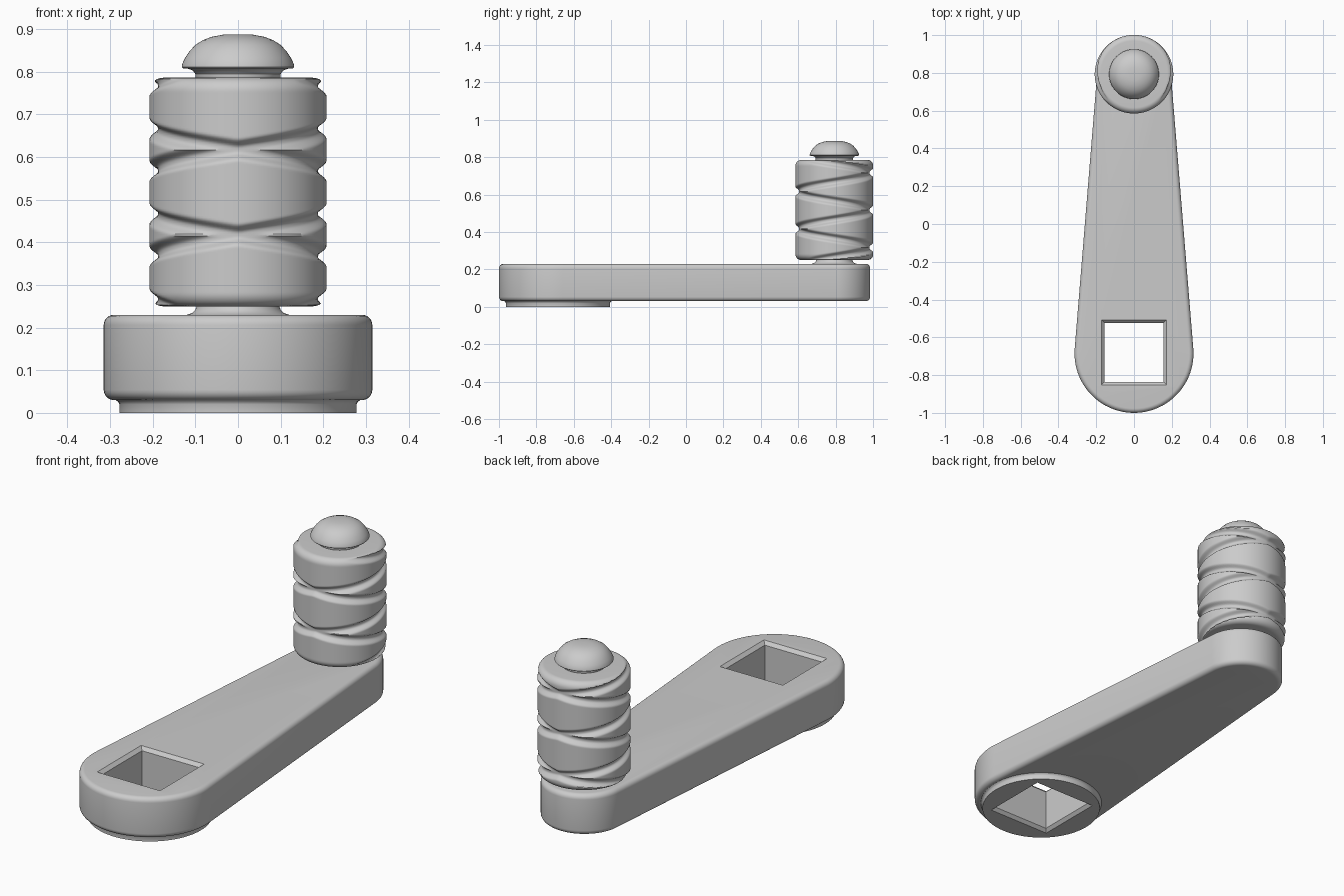
import bpy, bmesh, math

if "Cube" in bpy.data.objects:
    bpy.data.objects.remove(bpy.data.objects["Cube"])

BIG_Y, BIG_R = -0.685, 0.315
TIP_Y, TIP_R = 0.79, 0.195
GRIP_Y = 0.793


def loft(name, rings, smooth=True):
    """Skin a stack of equal-length closed rings and cap both ends."""
    bm = bmesh.new()
    loops = [[bm.verts.new(p) for p in ring] for ring in rings]
    n = len(loops[0])
    for a, b in zip(loops, loops[1:]):
        for i in range(n):
            j = (i + 1) % n
            bm.faces.new((a[i], a[j], b[j], b[i]))
    bm.faces.new(loops[0][::-1])
    bm.faces.new(loops[-1])
    bmesh.ops.recalc_face_normals(bm, faces=bm.faces)
    mesh = bpy.data.meshes.new(name)
    bm.to_mesh(mesh)
    bm.free()
    obj = bpy.data.objects.new(name, mesh)
    bpy.context.collection.objects.link(obj)
    if smooth:
        smooth_obj(obj)
    return obj


def smooth_obj(obj):
    bpy.ops.object.select_all(action='DESELECT')
    obj.select_set(True)
    bpy.context.view_layer.objects.active = obj
    bpy.ops.object.shade_smooth_by_angle(angle=math.radians(35))


def circle(r, y, z, n=64):
    return [(r * math.cos(2 * math.pi * i / n), y + r * math.sin(2 * math.pi * i / n), z)
            for i in range(n)]


def lathe(name, profile, y, n=64):
    return loft(name, [circle(r, y, z, n) for r, z in profile])


def arm_outline(inset, z, n=40):
    """Two arcs joined by their common tangents."""
    a = math.asin((BIG_R - TIP_R) / (TIP_Y - BIG_Y))
    pts = []
    for cy, r, start, end in ((TIP_Y, TIP_R, a, math.pi - a),
                              (BIG_Y, BIG_R, math.pi - a, 2 * math.pi + a)):
        for i in range(n + 1):
            t = start + (end - start) * i / n
            pts.append(((r - inset) * math.cos(t), cy + (r - inset) * math.sin(t), z))
    return pts


def boolean(obj, other, operation):
    mod = obj.modifiers.new(operation.title(), 'BOOLEAN')
    mod.object, mod.operation, mod.solver = other, operation, 'EXACT'
    bpy.context.view_layer.objects.active = obj
    bpy.ops.object.modifier_apply(modifier=mod.name)
    bpy.data.objects.remove(other, do_unlink=True)


# Tapered arm with rounded top and bottom rims
R = 0.024
steps = [math.pi / 2 * i / 6 for i in range(7)]
rim = [(R - R * math.sin(t), 0.03 + R - R * math.cos(t)) for t in steps]
rim += [(i, 0.26 - z) for i, z in reversed(rim)]
arm = loft("crank_arm", [arm_outline(i, z) for i, z in rim])

# Round boss under the wide end
boss = lathe("boss", [(0.278, 0), (0.278, 0.02), (0.281, 0.026), (0.288, 0.031), (0.288, 0.06)],
             BIG_Y, 96)
boolean(arm, boss, 'UNION')

# Square socket, chamfered at both mouths
socket = loft("socket_cutter",
              [[(sx * h, -0.68 + sy * h, z) for sx, sy in ((-1, -1), (1, -1), (1, 1), (-1, 1))]
               for h, z in ((0.189, -0.02), (0.156, 0.015), (0.156, 0.214), (0.191, 0.25))],
              smooth=False)
socket.hide_render = True
boolean(arm, socket, 'DIFFERENCE')
smooth_obj(arm)

# Pin neck and mushroom cap
lathe("pin_and_cap",
      [(0.12, 0.215), (0.12, 0.23), (0.108, 0.234), (0.1, 0.242), (0.096, 0.252),
       (0.096, 0.778), (0.1, 0.785), (0.1, 0.795), (0.106, 0.803), (0.116, 0.807),
       (0.129, 0.808), (0.132, 0.811), (0.131, 0.818), (0.124, 0.833), (0.113, 0.849),
       (0.1, 0.863), (0.083, 0.874), (0.062, 0.882), (0.035, 0.887), (0.005, 0.887)],
      GRIP_Y)

# Grip with two opposite helical grooves crossing at front and back
PITCH, CROSS, DEPTH, HALF = 0.2, 0.617, 0.02, 0.026


def groove(z, turn):
    d = abs((z - CROSS - PITCH * turn + PITCH / 2) % PITCH - PITCH / 2)
    if d >= HALF:
        return 0
    return DEPTH * (0.5 + 0.5 * math.cos(math.pi * max(0, d / HALF - 0.15) / 0.85))


GR, Z0, Z1, B = 0.208, 0.25, 0.786, 0.032
arc = [(GR - B + B * math.sin(t), Z0 + B - B * math.cos(t))
       for t in [math.pi / 2 * i / 10 for i in range(11)]]
side = [(GR, Z0 + B + (Z1 - Z0 - 2 * B) * i / 110) for i in range(1, 110)]
profile = [(0.09, Z0)] + arc + side + [(r, Z0 + Z1 - z) for r, z in reversed(arc)] + [(0.09, Z1)]
rings = []
N = 128
for r, z in profile:
    ring = []
    for i in range(N):
        f = i / N
        cut = max(groove(z, f), groove(z, -f))
        rr = min(r, GR - cut)
        t = 2 * math.pi * f - math.pi / 2
        ring.append((rr * math.cos(t), GRIP_Y + rr * math.sin(t), z))
    rings.append(ring)
loft("grip", rings)
